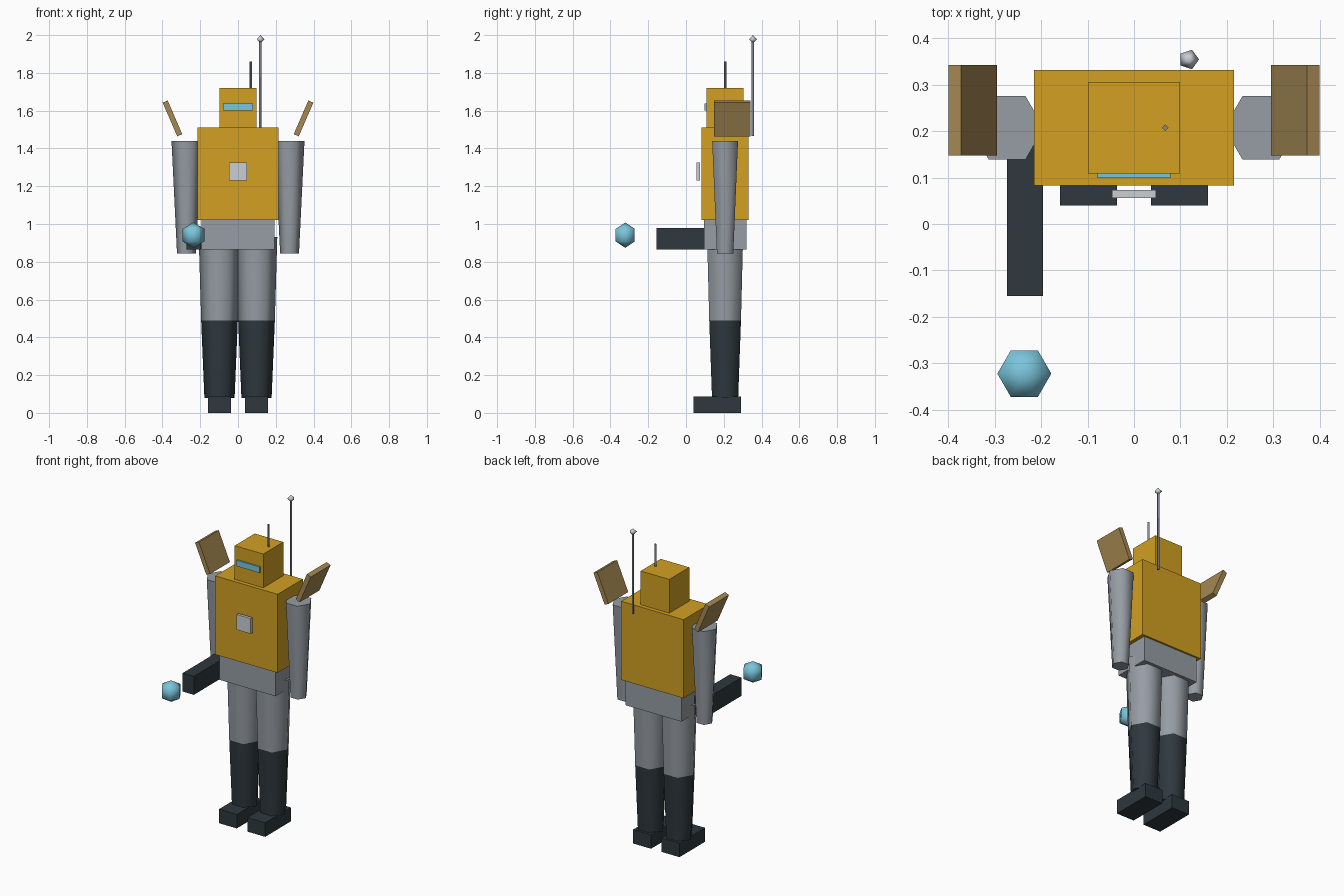
import bpy
import bmesh
import math
from mathutils import Matrix, Vector

if "Cube" in bpy.data.objects:
    bpy.data.objects.remove(bpy.data.objects["Cube"], do_unlink=True)


def make_material(name, rgb):
    """Material from 0-255 display colour, stored as linear values."""
    linear = []
    for value in rgb:
        c = value / 255
        linear.append(c / 12.92 if c < 0.04 else ((c + 0.055) / 1.055) ** 2.4)
    colour = (*linear, 1)
    mat = bpy.data.materials.new(name)
    mat.use_nodes = True
    mat.diffuse_color = colour
    mat.node_tree.nodes["Principled BSDF"].inputs["Base Color"].default_value = colour
    return mat


yellow = make_material("armour yellow", (210, 160, 34))
grey = make_material("limb grey", (150, 157, 164))
dark = make_material("boot dark", (46, 56, 62))
tan = make_material("panel tan", (166, 137, 83))
cyan = make_material("glow cyan", (122, 197, 220))
silver = make_material("plate silver", (202, 206, 212))
steel = make_material("antenna steel", (132, 136, 142))


def finish(name, bm, mat):
    bmesh.ops.recalc_face_normals(bm, faces=bm.faces)
    mesh = bpy.data.meshes.new(name)
    bm.to_mesh(mesh)
    bm.free()
    mesh.materials.append(mat)
    obj = bpy.data.objects.new(name, mesh)
    bpy.context.collection.objects.link(obj)
    return obj


def box(name, mat, centre, size, tilt=0):
    """Box, optionally tilted about the front-back axis."""
    bm = bmesh.new()
    bmesh.ops.create_cube(bm, size=1)
    turn = Matrix.Rotation(tilt, 4, "Y")
    bm.transform(Matrix.Translation(centre) @ turn @ Matrix.Diagonal((*size, 1)))
    return finish(name, bm, mat)


def lathe(name, mat, x, y, profile, sides):
    """Stack of regular rings from (radius, z) pairs; radius 0 makes a pole."""
    bm = bmesh.new()
    rings = []
    for radius, z in profile:
        count = sides if radius > 0 else 1
        rings.append([bm.verts.new((x + radius * math.cos(math.tau * i / sides),
                                    y + radius * math.sin(math.tau * i / sides), z))
                      for i in range(count)])
    for low, high in zip(rings, rings[1:]):
        for i in range(sides):
            j = (i + 1) % sides
            corners = [low[i % len(low)], low[j % len(low)],
                       high[j % len(high)], high[i % len(high)]]
            bm.faces.new(list(dict.fromkeys(corners)))
    for ring in (rings[0], rings[-1]):
        if len(ring) > 1:
            bm.faces.new(ring)
    obj = finish(name, bm, mat)
    bpy.ops.object.select_all(action="DESELECT")
    obj.select_set(True)
    bpy.context.view_layer.objects.active = obj
    bpy.ops.object.shade_smooth_by_angle(angle=math.radians(80))
    return obj


def ball(name, mat, centre, radius, sides, bands):
    x, y, z = centre
    profile = [(0, z - radius)]
    for k in range(1, bands):
        a = math.pi * k / bands
        profile.append((radius * math.sin(a), z - radius * math.cos(a)))
    profile.append((0, z + radius))
    return lathe(name, mat, x, y, profile, sides)


MID = 0.207  # depth of the body's centre line

# Trunk and head
box("torso", yellow, (0, MID, 1.265), (0.43, 0.248, 0.49))
box("head", yellow, (0, MID, 1.615), (0.197, 0.197, 0.21))
box("pelvis", grey, (0, MID, 0.942), (0.385, 0.226, 0.156))
box("visor", cyan, (0, 0.106, 1.619), (0.158, 0.014, 0.037))
box("chest_plate", silver, (0, 0.0645, 1.277), (0.095, 0.018, 0.095))

# Limbs and shoulder panels on both sides
for side, s in (("left", 1), ("right", -1)):
    lathe(side + "_arm", grey, s * 0.273, MID, [(0.05, 0.845), (0.079, 1.44)], 6)
    lathe(side + "_thigh", grey, s * 0.098, MID, [(0.097, 0.49), (0.11, 0.93)], 6)
    lathe(side + "_shin", dark, s * 0.098, MID, [(0.08, 0.08), (0.097, 0.49)], 6)
    box(side + "_foot", dark, (s * 0.098, 0.166, 0.0435), (0.123, 0.252, 0.087))
    box(side + "_shoulder_panel", tan, (s * 0.347, 0.2445, 1.559),
        (0.029, 0.195, 0.194), s * math.radians(23.4))

# Forearm tool and floating orb
box("forearm_tool", dark, (-0.2345, 0.02, 0.922), (0.077, 0.35, 0.115))
ball("orb", cyan, (-0.236, -0.322, 0.941), 0.067, 6, 3)

# Antennas
lathe("head_antenna", steel, 0.067, MID, [(0.007, 1.7), (0.007, 1.86)], 4)
lathe("back_antenna", steel, 0.118, 0.354, [(0.007, 1.467), (0.007, 1.978)], 5)
ball("antenna_tip", silver, (0.118, 0.354, 1.978), 0.022, 5, 2)
